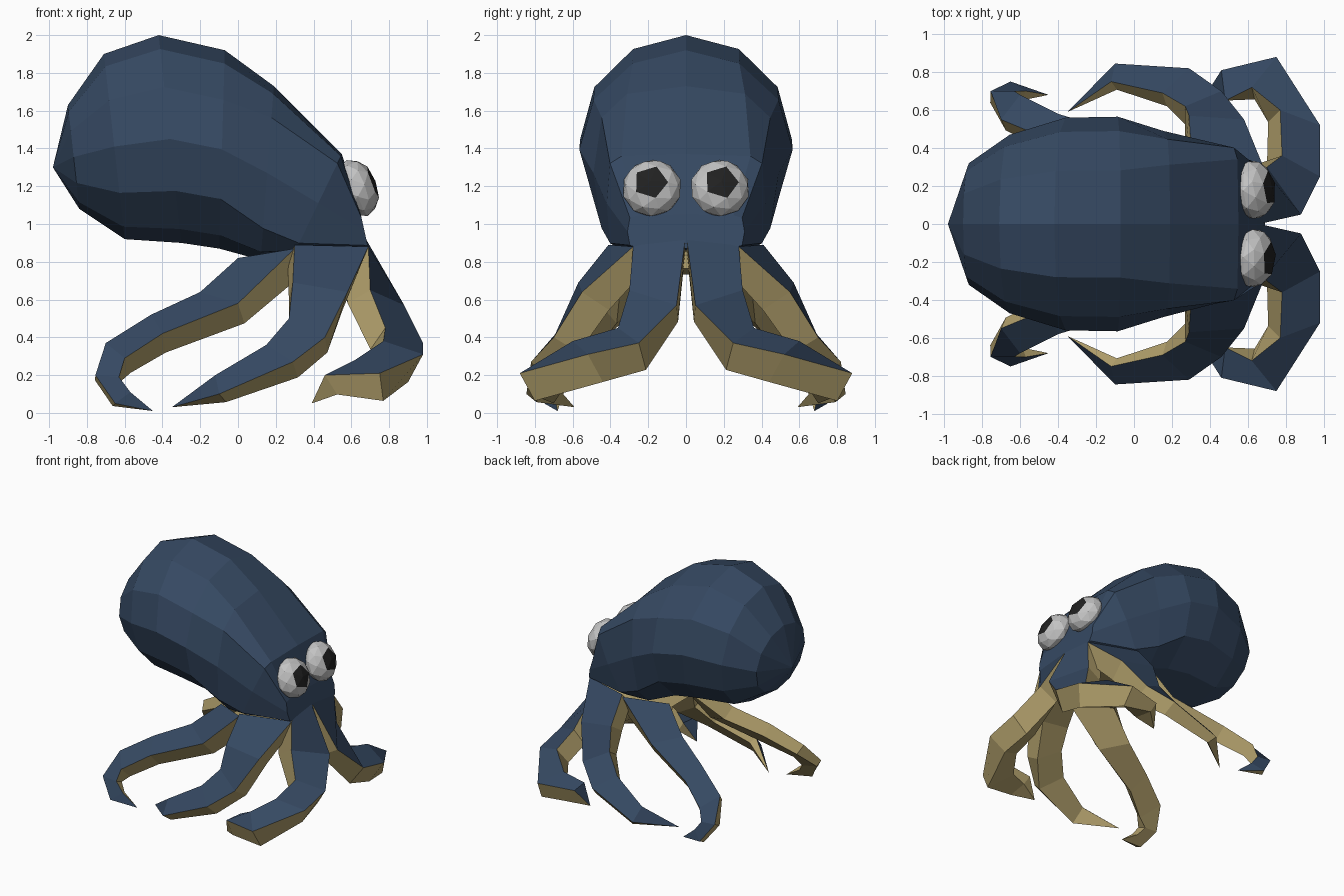
import bpy, bmesh, math
from mathutils import Vector, Matrix

if "Cube" in bpy.data.objects:
    bpy.data.objects.remove(bpy.data.objects["Cube"])


def material(name, rgb):
    m = bpy.data.materials.new(name)
    m.diffuse_color = (*rgb, 1)
    m.use_nodes = True
    m.node_tree.nodes["Principled BSDF"].inputs["Base Color"].default_value = m.diffuse_color
    return m


BLUE = material("slate_blue", (0.036, 0.066, 0.122))
CREAM = material("sand_cream", (0.43, 0.34, 0.145))
WHITE = material("eye_grey", (0.55, 0.55, 0.55))
BLACK = material("pupil_black", (0.015, 0.015, 0.015))


def finish(bm, name, mats):
    bmesh.ops.recalc_face_normals(bm, faces=bm.faces)
    me = bpy.data.meshes.new(name)
    bm.to_mesh(me)
    bm.free()
    for m in mats:
        me.materials.append(m)
    ob = bpy.data.objects.new(name, me)
    bpy.context.collection.objects.link(ob)


def loft(bm, rings, tip):
    """Skin between rings, closed with a flat start and a pointed end."""
    vs = [[bm.verts.new(p) for p in r] for r in rings]
    end = bm.verts.new(tip)
    n = len(rings[0])
    bm.faces.new(vs[0])
    sides = []
    for i in range(n):
        j = (i + 1) % n
        strip = [bm.faces.new((r0[i], r0[j], r1[j], r1[i])) for r0, r1 in zip(vs, vs[1:])]
        strip.append(bm.faces.new((vs[-1][i], vs[-1][j], end)))
        sides.append(strip)
    return sides


def signed_power(v, e):
    return math.copysign(abs(v) ** e, v) if abs(v) > 1e-6 else 0


# Body: profile stations from face to rear (top x, top z, bottom x, bottom z, half width)
PROFILE = [
    (0.65, 1.05, 0.69, 0.87, 0.31),
    (0.55, 1.37, 0.30, 0.85, 0.42),
    (0.19, 1.73, 0.12, 0.81, 0.49),
    (-0.07, 1.92, -0.10, 0.87, 0.565),
    (-0.42, 2.00, -0.30, 0.90, 0.56),
    (-0.71, 1.90, -0.60, 0.92, 0.47),
    (-0.90, 1.63, -0.84, 1.08, 0.32),
]
rings = []
for i, (tx, tz, bx, bz, w) in enumerate(PROFILE):
    e = min(1, 0.3 + 0.35 * max(0, i - 1))     # boxy face, round mantle
    ring = []
    for k in range(12):
        a = math.tau * k / 12
        c, s = signed_power(math.cos(a), e), signed_power(math.sin(a), e)
        ring.append(((tx + bx + (tx - bx) * c) / 2, w * s, (tz + bz + (tz - bz) * c) / 2))
    rings.append(ring)
bm = bmesh.new()
loft(bm, rings, (-0.98, 0, 1.30))
finish(bm, "body", [BLUE])

hub_points = []


def tentacle(name, upper, outer, tip, depth, taper, blue_sides=(0,)):
    """Blue strip between two edges, thickened inward with cream; made on both sides."""
    upper, outer, tip = [Vector(p) for p in upper], [Vector(p) for p in outer], Vector(tip)
    mids = [(a + b) / 2 for a, b in zip(upper, outer)] + [tip]
    n = len(upper)
    rings = []
    for i, (a, b) in enumerate(zip(upper, outer)):
        tangent = mids[i + 1] - mids[max(0, i - 1)]
        inward = -tangent.cross(a - b).normalized()
        off = inward * (depth * (1 - (i / n) ** taper) + 0.02)
        off.y *= min(1, b.y / 0.5)             # stay clear of the centre line
        rings.append((a, b, b + off, a + off * 0.8))
    for side, s in (("left", 1), ("right", -1)):
        flip = Matrix.Diagonal((1, s, 1))
        hub_points.extend(flip @ p for p in rings[0][2:])
        bm = bmesh.new()
        sides = loft(bm, [[flip @ p for p in r] for r in rings], flip @ tip)
        for f in bm.faces:
            f.material_index = 1
        for k in blue_sides:
            for f in sides[k]:
                f.material_index = 0
        finish(bm, f"{side}_{name}", [BLUE, CREAM])


# Tentacles: three pairs, each from root to tip
tentacle("front_tentacle",
         [(.69, .28, .88), (.70, .30, .65), (.78, .36, .45), (.77, .60, .38), (.62, .72, .28), (.48, .65, .2)],
         [(.66, 0, .95), (.88, .05, .57), (.98, .25, .37), (.98, .52, .31), (.75, .88, .21), (.46, .81, .2)],
         (.39, .70, .05), 0.17, 5)
tentacle("middle_tentacle",
         [(.30, .41, .89), (.29, .57, .69), (.27, .62, .50), (.15, .69, .36), (-.12, .75, .20)],
         [(.69, .28, .88), (.58, .55, .64), (.46, .70, .40), (.29, .82, .27), (-.10, .845, .10)],
         (-.35, .59, .03), 0.16, 2)
tentacle("back_tentacle",
         [(0, .22, .82), (-.20, .33, .64), (-.46, .45, .52), (-.70, .55, .37), (-.755, .70, .20), (-.65, .75, .05)],
         [(.30, .41, .87), (0, .46, .58), (-.40, .58, .42), (-.60, .68, .29), (-.63, .70, .19), (-.57, .70, .11)],
         (-.45, .68, .01), 0.14, 1.5)

# Cream underside joining the tentacle roots
bm = bmesh.new()
for p in hub_points:
    bm.verts.new(p)
bmesh.ops.convex_hull(bm, input=bm.verts)
bmesh.ops.delete(bm, geom=[v for v in bm.verts if not v.link_faces], context='VERTS')
finish(bm, "underside", [CREAM])

# Eyes: flattened faceted balls, dark faces around the forward pole
for side, s in (("left", 1), ("right", -1)):
    bm = bmesh.new()
    bmesh.ops.create_icosphere(bm, subdivisions=2, radius=1)
    for f in bm.faces:
        f.material_index = int(f.calc_center_median().z > 0.82)
    for v in bm.verts:
        if 0.8 < v.co.z < 0.9:                 # widen the pupil
            v.co.x *= 1.12
            v.co.y *= 1.12
    look = Vector((0.93, 0.08 * s, 0.35))
    turn = look.to_track_quat('Z', 'Y').to_matrix().to_4x4()
    bm.transform(Matrix.Translation((0.63, 0.18 * s, 1.19)) @ turn
                 @ Matrix.Diagonal((0.158, 0.158, 0.105, 1)))
    finish(bm, f"{side}_eye", [WHITE, BLACK])
